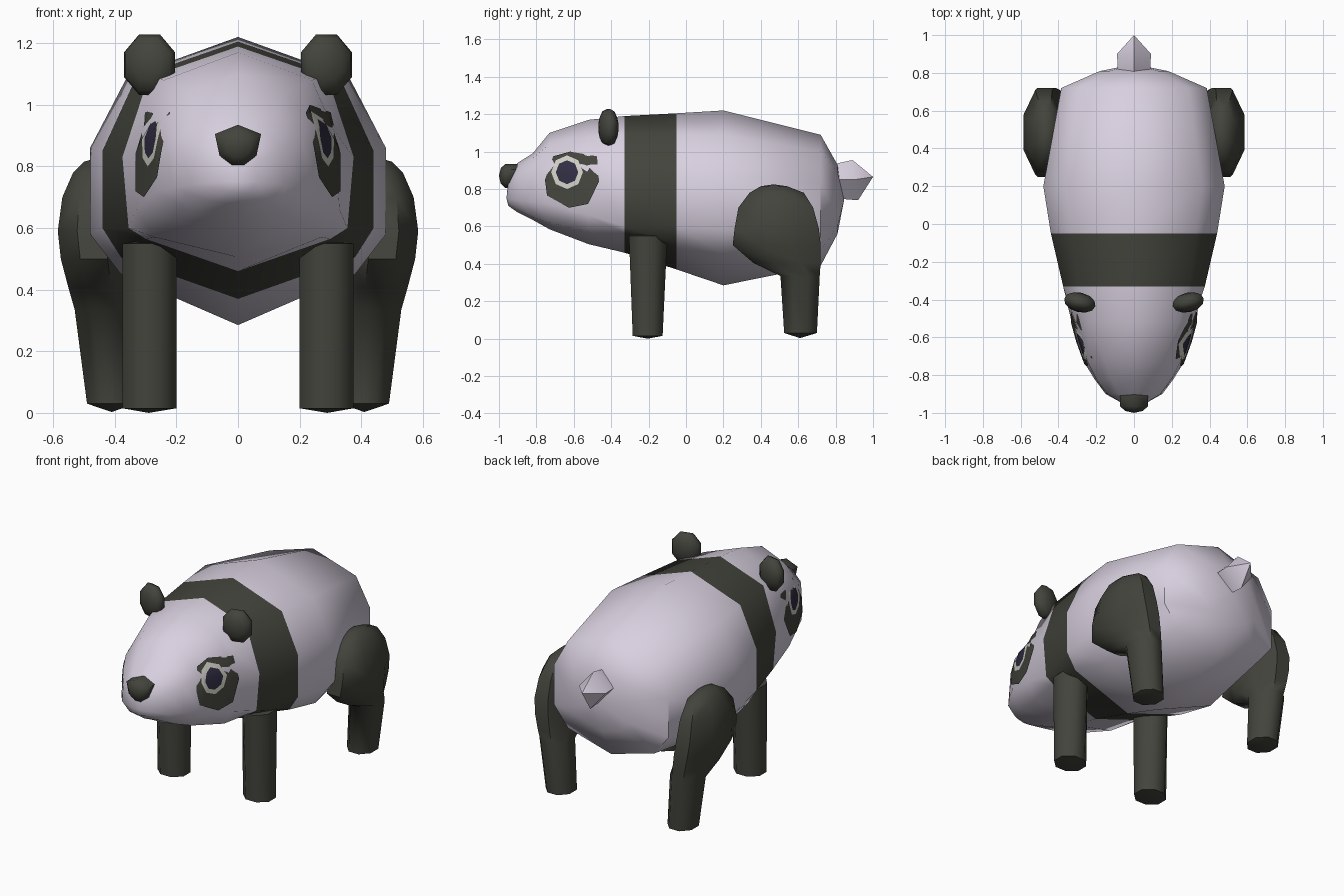
import bpy, bmesh, math
from mathutils import Vector, Matrix
from mathutils.bvhtree import BVHTree

cube = bpy.data.objects.get("Cube")
if cube:
    bpy.data.objects.remove(cube, do_unlink=True)


def material(name, rgb):
    m = bpy.data.materials.new(name)
    m.use_nodes = True
    m.diffuse_color = (*rgb, 1)
    bsdf = m.node_tree.nodes["Principled BSDF"]
    bsdf.inputs["Base Color"].default_value = (*rgb, 1)
    bsdf.inputs["Roughness"].default_value = 0.8
    return m


PALE = material("pale fur", (0.69, 0.63, 0.74))
DARK = material("dark fur", (0.055, 0.058, 0.045))
WHITE = material("eye white", (0.62, 0.61, 0.55))
NAVY = material("iris navy", (0.03, 0.027, 0.055))


def finish(name, bm, mats, angle=55):
    """Turn a bmesh into an object, smooth except over sharp edges."""
    bmesh.ops.recalc_face_normals(bm, faces=bm.faces)
    me = bpy.data.meshes.new(name)
    bm.to_mesh(me)
    bm.free()
    for m in mats:
        me.materials.append(m)
    for p in me.polygons:
        p.use_smooth = True
    me.set_sharp_from_angle(angle=math.radians(angle))
    ob = bpy.data.objects.new(name, me)
    bpy.context.collection.objects.link(ob)
    return ob


def loft(rings, start=None, end=None, bands=()):
    """Skin closed rings, close the ends with a fan to a point."""
    bm = bmesh.new()
    vr = [[bm.verts.new(p) for p in r] for r in rings]
    n = len(vr[0])
    for k, (a, b) in enumerate(zip(vr, vr[1:])):
        for i in range(n):
            j = (i + 1) % n
            f = bm.faces.new((a[i], a[j], b[j], b[i]))
            f.material_index = int(k in bands)
    for ring, tip in ((vr[0], start), (vr[-1], end)):
        if tip is None:
            bm.faces.new(ring)
        else:
            t = bm.verts.new(tip)
            for i in range(n):
                bm.faces.new((ring[i], ring[(i + 1) % n], t))
    return bm


def box_ring(x0, x1, y0, y1, z, n=8):
    """Horizontal n-sided ring filling the given rectangle."""
    c = math.cos(math.pi / n)
    pts = []
    for i in range(n):
        a = 2 * math.pi * (i + 0.5) / n
        pts.append(((x0 + x1) / 2 + (x1 - x0) / 2 * math.cos(a) / c,
                    (y0 + y1) / 2 + (y1 - y0) / 2 * math.sin(a) / c, z))
    return pts


# Body and head: half sections from top to bottom, (y, [(x, z), ...])
sections = [
    (-0.95, [(0, .85), (.04, .84), (.06, .81), (.06, .75), (.04, .72), (0, .71)]),
    (-0.90, [(0, .94), (.08, .92), (.14, .86), (.15, .74), (.10, .69), (0, .675)]),
    (-0.82, [(0, .99), (.12, .965), (.20, .89), (.21, .73), (.15, .65), (0, .635)]),
    (-0.73, [(0, 1.10), (.15, 1.04), (.245, .93), (.265, .72), (.20, .62), (0, .585)]),
    (-0.52, [(0, 1.17), (.24, 1.08), (.31, .92), (.33, .66), (.27, .57), (0, .505)]),
    (-0.33, [(0, 1.19), (.29, 1.09), (.375, .83), (.355, .60), (.30, .565), (0, .46)]),
    (-0.05, [(0, 1.205), (.33, 1.09), (.44, .85), (.44, .60), (.38, .505), (0, .37)]),
    (0.20, [(0, 1.22), (.36, 1.09), (.48, .86), (.48, .58), (.38, .45), (0, .285)]),
    (0.72, [(0, 1.09), (.29, 1.00), (.385, .83), (.385, .59), (.29, .47), (0, .39)]),
    (0.81, [(0, .93), (.13, .89), (.18, .79), (.18, .66), (.13, .60), (0, .56)]),
]
rings = []
for y, half in sections:
    rings.append([(x, y, z) for x, z in half]
                 + [(-x, y, z) for x, z in half[-2:0:-1]])
body_bm = loft(rings, (0, -.96, .75), (0, .845, .74), bands=(5,))
bmesh.ops.recalc_face_normals(body_bm, faces=body_bm.faces)
tree = BVHTree.FromBMesh(body_bm)
finish("body", body_bm, [PALE, DARK])

# Nose: small wedge that narrows downward
nose = [(-.075, .905), (0, .935), (.075, .905), (.06, .835), (.02, .805), (-.02, .805), (-.06, .835)]
finish("nose", loft([[(x, -.89, z) for x, z in nose],
                     [(x, -.965, z) for x, z in nose],
                     [(x * .6, -.99, .87 + (z - .87) * .65) for x, z in nose]],
                    end=(0, -1.0, .87)), [DARK])

# Tail: square stub with a pointed end
finish("tail", loft([[(0, .80, .935), (.085, .80, .85), (0, .80, .75), (-.085, .80, .85)],
                     [(0, .89, .955), (.09, .90, .85), (0, .92, .74), (-.09, .90, .85)]],
                    end=(0, 1.0, .865)), [PALE])

# Eye outlines in (y, z)
patch = [(-.754, .85), (-.71, .975), (-.62, 1.0), (-.476, .975),
         (-.465, .84), (-.524, .72), (-.626, .70), (-.743, .765)]


def oval(ry, rz):
    cy, cz = -.636, .89
    return [(cy - ry * math.cos(i * math.pi / 4), cz + rz * math.sin(i * math.pi / 4))
            for i in range(8)]


eye_loops = [oval(.03, .032), oval(.06, .064), oval(.085, .09)]
eye_loops.append([((a[0] + b[0]) / 2, (a[1] + b[1]) / 2) for a, b in zip(eye_loops[2], patch)])
eye_loops.append(patch)

# Hind leg sections: x0, x1, y0, y1, z
hind = [(.43, .50, .40, .54, .815), (.40, .535, .34, .63, .78), (.38, .57, .28, .68, .70),
        (.37, .585, .26, .71, .59), (.36, .575, .25, .72, .50), (.355, .55, .36, .72, .405),
        (.35, .53, .505, .715, .335), (.33, .49, .525, .70, .03)]
front = [(.20, .375, -.305, -.10, .55), (.20, .375, -.285, -.125, .015)]

for side, s in (("left", 1), ("right", -1)):
    def mirror(bm):
        bmesh.ops.scale(bm, vec=(s, 1, 1), verts=bm.verts)
        return bm

    # Legs
    finish("front_leg_" + side, mirror(loft([box_ring(*r) for r in front],
           (.29, -.20, .56), (.29, -.205, 0))), [DARK])
    finish("hind_leg_" + side, mirror(loft([box_ring(*r) for r in hind],
           (.465, .47, .825), (.41, .61, .003))), [DARK])

    # Ear: flattened low-poly ball, turned outward
    ear = bmesh.new()
    bmesh.ops.create_uvsphere(ear, u_segments=8, v_segments=6, radius=1)
    turn = (Matrix.Translation((.287, -.415, 1.13)) @ Matrix.Rotation(math.radians(14), 4, 'Z')
            @ Matrix.Diagonal((.092, .052, .106, 1)) @ Matrix.Rotation(math.pi / 2, 4, 'X')
            @ Matrix.Rotation(math.pi / 8, 4, 'Z'))
    bmesh.ops.transform(ear, matrix=turn, verts=ear.verts)
    finish("ear_" + side, mirror(ear), [DARK])

    # Eye: plate laid on the head, coloured ring by ring
    eye = bmesh.new()

    def on_head(y, z):
        hit = tree.ray_cast(Vector((2, y, z)), Vector((-1, 0, 0)))[0]
        return eye.verts.new((hit.x + .009, y, z))

    loops = [[on_head(y, z) for y, z in lp] for lp in eye_loops]
    eye.faces.new(loops[0]).material_index = 2
    for k, (a, b) in enumerate(zip(loops, loops[1:])):
        for i in range(8):
            j = (i + 1) % 8
            eye.faces.new((a[i], a[j], b[j], b[i])).material_index = (2, 1, 0, 0)[k]
    mirror(eye)
    # Face the plate outward
    bmesh.ops.recalc_face_normals(eye, faces=eye.faces)
    eye.faces.ensure_lookup_table()
    flip = eye.faces[0].normal.x * s < 0
    ob = finish("eye_" + side, eye, [DARK, WHITE, NAVY])
    if flip:
        ob.data.flip_normals()
